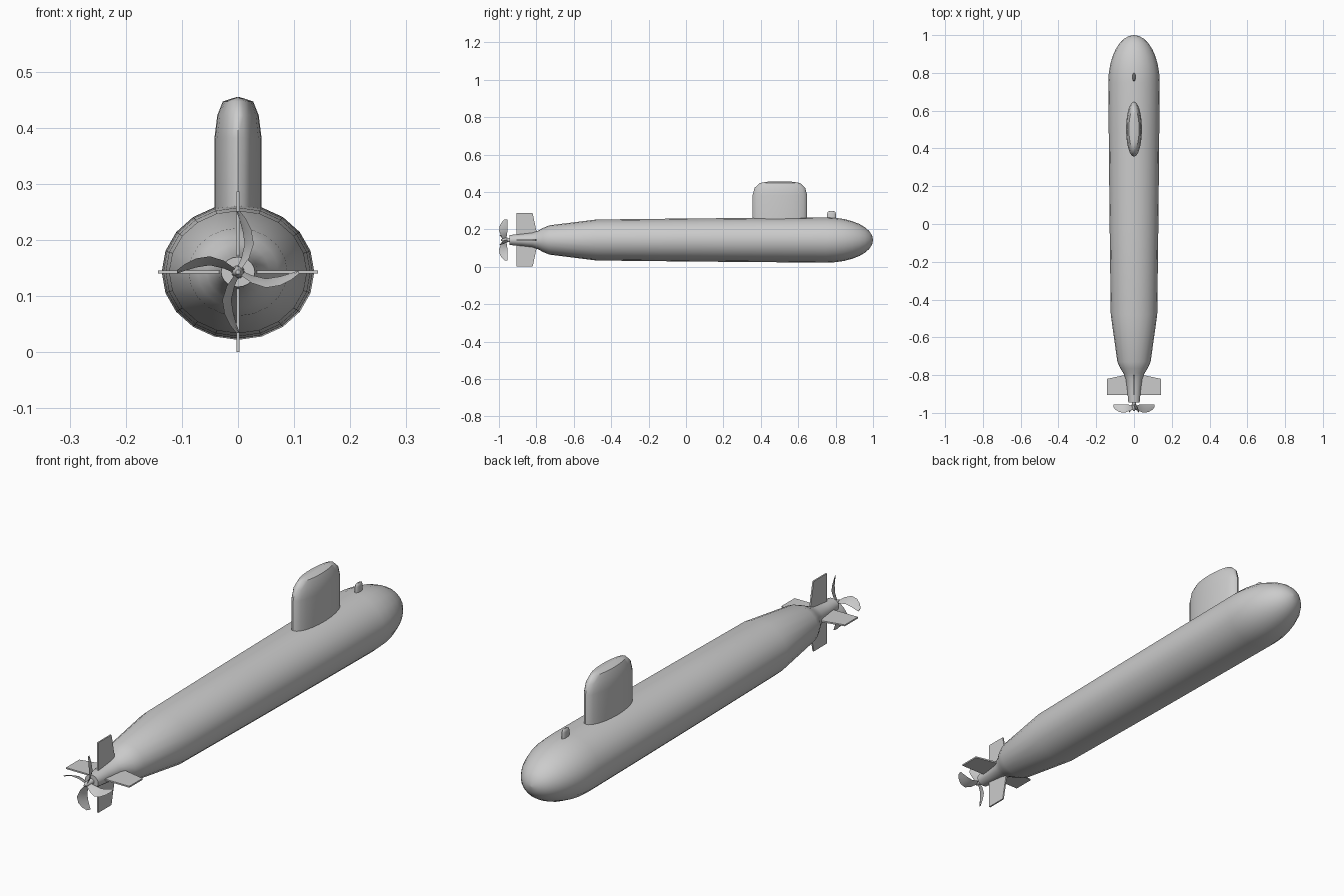
import bpy
import bmesh
import math
from mathutils import Matrix, Vector

if "Cube" in bpy.data.objects:
    bpy.data.objects.remove(bpy.data.objects["Cube"])

ZC = 0.146  # height of the hull axis


def finish(bm, name, smooth=30):
    bmesh.ops.remove_doubles(bm, verts=bm.verts, dist=1e-5)
    bmesh.ops.recalc_face_normals(bm, faces=bm.faces)
    me = bpy.data.meshes.new(name)
    bm.to_mesh(me)
    bm.free()
    ob = bpy.data.objects.new(name, me)
    bpy.context.collection.objects.link(ob)
    if smooth:
        bpy.ops.object.select_all(action='DESELECT')
        ob.select_set(True)
        bpy.context.view_layer.objects.active = ob
        bpy.ops.object.shade_smooth_by_angle(angle=math.radians(smooth))
    return ob


def loft(bm, rings):
    """Skin a list of closed point rings and cap both ends."""
    vs = [[bm.verts.new(p) for p in r] for r in rings]
    n = len(vs[0])
    for a, b in zip(vs, vs[1:]):
        for i in range(n):
            j = (i + 1) % n
            bm.faces.new((a[i], a[j], b[j], b[i]))
    bm.faces.new(vs[0])
    bm.faces.new(vs[-1])


def hull_ring(y, r, n=20, squash=0.89):
    return [Vector((r * math.sin(2 * math.pi * i / n), y,
                    ZC + squash * r * math.cos(2 * math.pi * i / n))) for i in range(n)]


def column_ring(y, z, rx, ry, n=24):
    return [Vector((rx * math.cos(2 * math.pi * i / n),
                    y + ry * math.sin(2 * math.pi * i / n), z)) for i in range(n)]


# Hull: tapered tail, long body, elliptical nose
profile = [(-0.945, 0.030), (-0.88, 0.036), (-0.82, 0.044), (-0.79, 0.056),
           (-0.765, 0.072), (-0.73, 0.088), (-0.48, 0.123), (0.0, 0.129), (0.4, 0.133)]
for k in range(9):
    a = k * math.pi / 2 / 8.03
    profile.append((0.75 + 0.25 * math.sin(a), 0.136 * math.cos(a)))
bm = bmesh.new()
loft(bm, [hull_ring(y, r) for y, r in profile])
finish(bm, "hull", 35)

# Sail with a rounded crown
bm = bmesh.new()
loft(bm, [column_ring(0.502, z, rx, ry) for z, rx, ry in [
    (0.20, 0.042, 0.146), (0.385, 0.042, 0.146), (0.425, 0.037, 0.135),
    (0.45, 0.027, 0.108), (0.455, 0.012, 0.085), (0.458, 0.001, 0.06)]])
finish(bm, "sail", 40)

# Small sensor mast on the bow
bm = bmesh.new()
loft(bm, [column_ring(0.778, z, rx, ry, 12) for z, rx, ry in [
    (0.24, 0.008, 0.023), (0.288, 0.008, 0.023), (0.297, 0.006, 0.019), (0.30, 0.003, 0.012)]])
finish(bm, "sensor_mast", 40)

# Four stern fins in a cross
for i, side in enumerate(("upper", "right", "lower", "left")):
    rot = Matrix.Translation((0, 0, ZC)) @ Matrix.Rotation(i * math.pi / 2, 4, 'Y')
    outline = [(-0.905, 0.01), (-0.797, 0.01), (-0.800, 0.05), (-0.820, 0.143), (-0.905, 0.143)]
    bm = bmesh.new()
    loft(bm, [[rot @ Vector((x, y, z)) for y, z in outline] for x in (-0.003, 0.003)])
    finish(bm, side + "_stern_fin", 0)

# Propeller shaft
bm = bmesh.new()
loft(bm, [hull_ring(y, r, 12, 1) for y, r in [(-0.94, 0.012), (-0.975, 0.010), (-0.99, 0.004)]])
finish(bm, "propeller_shaft", 40)

# Four curved propeller blades: radius, forward y, aft y, sideways sweep, twist
stations = [(0.004, -0.965, -0.982, 0.001, 0.004), (0.025, -0.957, -0.990, 0.013, 0.007),
            (0.050, -0.955, -0.999, 0.020, 0.008), (0.075, -0.955, -0.996, 0.016, 0.008),
            (0.095, -0.955, -0.985, 0.008, 0.006), (0.109, -0.955, -0.971, 0.000, 0.003)]
for i in range(4):
    rot = Matrix.Translation((0, 0, ZC)) @ Matrix.Rotation(i * math.pi / 2, 4, 'Y')
    rings = []
    for r, y0, y1, sx, tw in stations:
        ym = (y0 + y1) / 2
        pts = [(sx - tw, y0), (sx + 0.002, ym), (sx + tw, y1), (sx - 0.002, ym)]
        rings.append([rot @ Vector((x, y, r)) for x, y in pts])
    bm = bmesh.new()
    loft(bm, rings)
    finish(bm, "propeller_blade_%d" % (i + 1), 40)

# Rest the lowest fin on the ground and fit the length to the frame
for ob in bpy.context.scene.objects:
    ob.location.z -= ZC - 0.143 - 0.0
